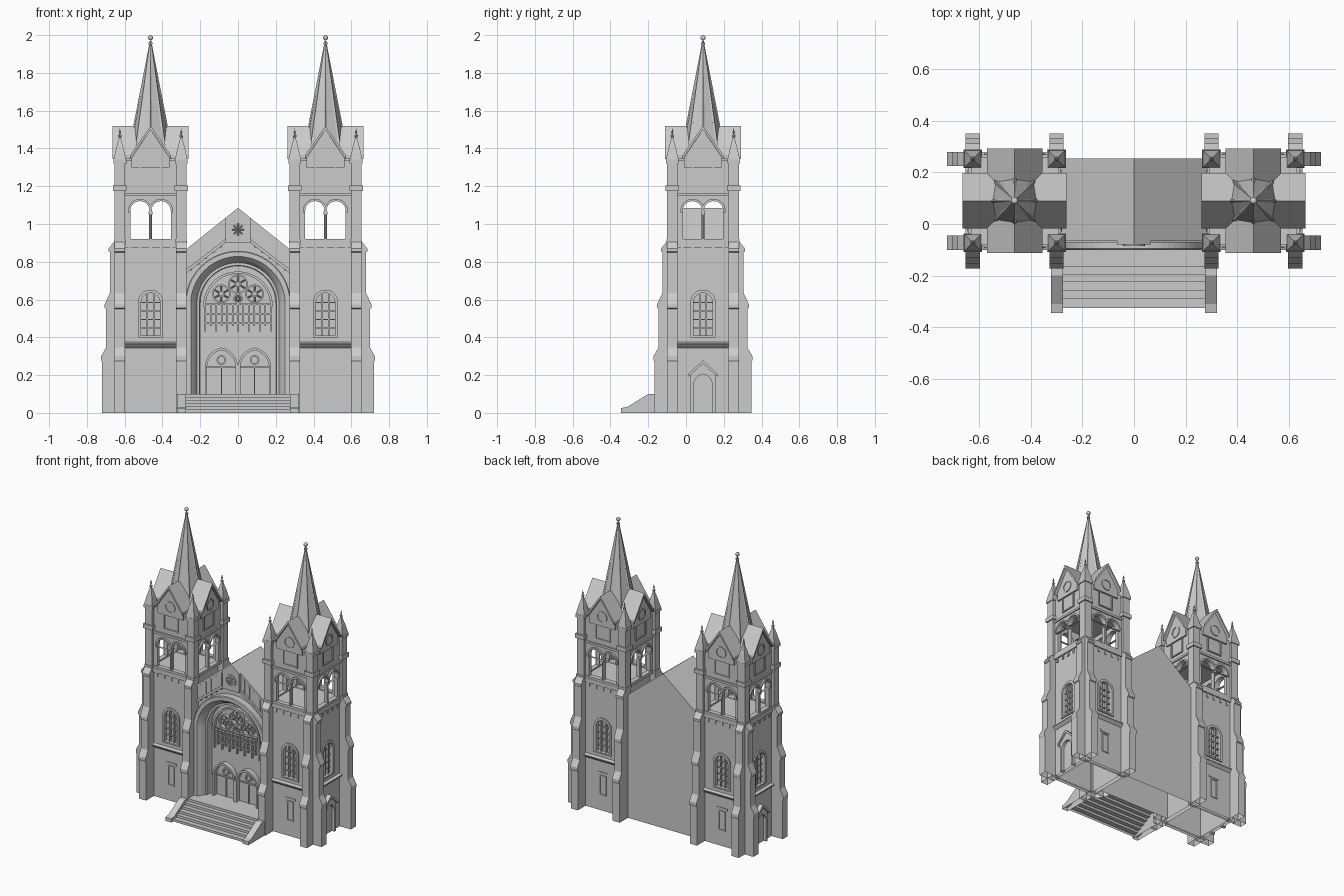
import bpy, bmesh
from math import pi, sin, cos, acos
from mathutils import Matrix, Vector

if "Cube" in bpy.data.objects:
    bpy.data.objects.remove(bpy.data.objects["Cube"])

parts = {}
I = Matrix.Identity(4)
TC = Matrix.Translation((0.463, 0.09, 0))           # right tower axis
FACE = [TC @ Matrix.Rotation(k * pi / 2, 4, 'Z') for k in range(4)]  # front, outer, back, inner


def get(name, mirror=True):
    return parts.setdefault(name, (bmesh.new(), mirror))[0]


def loft(bm, loops, m=I, cyclic=False, caps=False):
    """Bridge equal-length closed loops of 3D points."""
    rows = [[bm.verts.new(m @ Vector(p)) for p in l] for l in loops]
    for a, b in zip(rows, rows[1:] + (rows[:1] if cyclic else [])):
        for i in range(len(a)):
            j = (i + 1) % len(a)
            bm.faces.new((a[i], a[j], b[j], b[i]))
    if caps:
        bm.faces.new(rows[0])
        bm.faces.new(rows[-1])


def prism(bm, pts, a, b, m=I, axis='y'):
    f = (lambda p, t: (p[0], t, p[1])) if axis == 'y' else (lambda p, t: (t, p[0], p[1]))
    loft(bm, [[f(p, t) for p in pts] for t in (a, b)], m, caps=True)


def box(bm, x0, x1, y0, y1, z0, z1, m=I):
    prism(bm, [(x0, z0), (x1, z0), (x1, z1), (x0, z1)], y0, y1, m)


def rod(bm, p, q, r, seg=4, r2=None):
    p, q = Vector(p), Vector(q)
    d = q - p
    mat = Matrix.Translation((p + q) / 2) @ d.to_track_quat('Z', 'Y').to_matrix().to_4x4()
    bmesh.ops.create_cone(bm, cap_ends=True, segments=seg, radius1=r,
                          radius2=r if r2 is None else r2, depth=d.length, matrix=mat)


def arch(cx, hw, z0, zs, rise, n=8):
    """Arch outline from bottom left over the top to bottom right."""
    R = (hw * hw + rise * rise) / (2 * hw)
    t = acos((R - hw) / R)
    left = [(-hw + R - R * cos(t * i / n), zs + R * sin(t * i / n)) for i in range(n + 1)]
    right = [(-x, z) for x, z in left[-2::-1]]
    return [(cx + x, z) for x, z in [(-hw, z0)] + left + right + [(hw, z0)]]


def circle(cx, cz, r, n=20):
    return [(cx + r * cos(2 * pi * i / n), cz + r * sin(2 * pi * i / n)) for i in range(n)]


def rect(w, a, b):
    return [(-w, a), (w, a), (w, b), (-w, b)]


def frame(bm, outer, inner, yf, yb, m=I):
    at = lambda pts, y: [(x, y, z) for x, z in pts]
    loft(bm, [at(inner, yb), at(inner, yf), at(outer, yf), at(outer, yb)], m, cyclic=True)


# ---------------- towers (right one, mirrored) ----------------
core = get("tower_core")
box(core, -.15, .15, -.15, .15, 0, .91, TC)
box(core, -.17, .17, -.17, .17, 1.15, 1.34, TC)
for sx in (-1, 1):
    for sy in (-1, 1):
        c = TC @ Matrix.Translation((sx * .1625, sy * .1625, 0))
        pier = get("tower_corner_piers")
        box(pier, -.0275, .0275, -.0275, .0275, 0, 1.34, c)
        for z, h, e in ((.90, .02, .031), (1.175, .03, .036), (1.32, .022, .034)):
            box(pier, -e, e, -e, e, z, z + h, c)
        # corner pinnacles with finials
        x, y = c.translation.x, c.translation.y
        pin = get("pinnacles")
        sq = lambda h, z: [(-h, -h, z), (h, -h, z), (h, h, z), (-h, h, z)]
        loft(pin, [sq(.033, 1.34), sq(.02, 1.40), sq(.004, 1.46)], c, caps=True)
        rod(pin, (x, y, 1.44), (x, y, 1.505), .006, 6, .002)
        for z, r in ((1.465, .011), (1.487, .007)):
            bmesh.ops.create_icosphere(pin, subdivisions=1, radius=r, matrix=Matrix.Translation((x, y, z)))

# stepped buttresses, outward profile (y = -reach)
BUT = [(.15, 0), (.257, 0), (.257, .27), (.262, .28), (.262, .30), (.236, .345), (.236, .55), (.243, .555),
       (.243, .575), (.215, .635), (.215, .85), (.222, .855), (.222, .87), (.19, .91), (.15, .91)]
for k in (0, 1, 2):
    m = FACE[k]
    for s in (-1, 1):
        prism(get("buttresses"), [(-r, z) for r, z in BUT], s * .135, s * .19, m, 'x')
    # plain lower wall, sloped ledge and window wall
    wall = get("tower_walls")
    box(wall, -.136, .136, -.17, -.14, 0, .40, m)
    prism(get("tower_ledges"), [(-.15, .34), (-.172, .345), (-.19, .362), (-.19, .368), (-.17, .375), (-.15, .375)],
          -.136, .136, m, 'x')
    prism(wall, [(-.136, .40), (-.136, .91), (.136, .91), (.136, .40)] + arch(0, .06, .40, .59, .06)[::-1],
          -.17, -.145, m)
    # arched window with bars
    win = get("tower_windows")
    frame(win, arch(0, .067, .40, .585, .067), arch(0, .05, .41, .585, .05), -.178, -.15, m)
    for x in (-.018, .018):
        box(win, x - .004, x + .004, -.165, -.15, .41, .628, m)
    for z in (.45, .495, .54, .585):
        box(win, -.05, .05, -.16, -.15, z - .003, z + .003, m)
    # corbel table
    corb = get("corbel_table")
    box(corb, -.136, .136, -.18, -.16, .875, .905, m)
    for i in range(5):
        x = -.11 + .055 * i
        box(corb, x - .007, x + .007, -.176, -.16, .845, .875, m)
    if k != 1:   # narrow niche
        box(get("niches"), -.04, .04, -.174, -.16, .255, .27, m)
        frame(get("niches"), rect(.026, .108, .248), rect(.019, .115, .24), -.176, -.16, m)
    else:        # gabled side door
        door = get("side_door")
        prism(door, [(-.065, 0), (-.065, .205), (0, .26), (.065, .205), (.065, 0)]
              + arch(0, .048, 0, .15, .055)[::-1], -.19, -.16, m)
        prism(door, [(-.078, .19), (0, .26), (.078, .19), (.078, .207), (0, .278), (-.078, .207)],
              -.2, -.16, m)

# belfry and gable stage on all four faces
for m in FACE:
    bel = get("belfry_walls")
    holes = [arch(c, .051, .92, 1.07, .051) for c in (.056, -.056)]
    prism(bel, [(-.136, .92), (-.136, 1.16), (.136, 1.16), (.136, .92)] + holes[0][::-1] + holes[1][::-1],
          -.172, -.145, m)
    box(bel, -.136, .136, -.178, -.145, .90, .92, m)
    for c in (-.056, .056):
        frame(get("belfry_hoods"), arch(c, .063, 1.06, 1.07, .063), arch(c, .051, 1.06, 1.07, .051),
              -.183, -.165, m)
    rod(get("belfry_columns"), m @ Vector((0, -.17, .92)), m @ Vector((0, -.17, 1.06)), .007, 8)
    box(get("belfry_columns"), -.011, .011, -.181, -.16, 1.05, 1.065, m)
    box(bel, -.136, .136, -.18, -.16, 1.15, 1.165, m)
    # upper panel, gable face, medallion and roof
    gab = get("gables")
    frame(gab, rect(.058, 1.195, 1.315), rect(.05, 1.203, 1.307), -.177, -.165, m)
    prism(gab, [(-.1, 1.3), (.1, 1.3), (.1, 1.352), (0, 1.5), (-.1, 1.352)], -.182, 0, m)
    frame(gab, circle(0, 1.365, .04), circle(0, 1.365, .032), -.187, -.178, m)
    prism(get("gable_roofs"), [(-.108, 1.345), (0, 1.5), (.108, 1.345), (.108, 1.365), (0, 1.52), (-.108, 1.365)],
          -.202, 0, m)

# octagonal spire with edge ribs and ball
sp = get("spire")
rod(sp, (.463, .09, 1.33), (.463, .09, 1.97), .118, 8, .004)
for k in range(8):
    a = k * pi / 4
    rod(get("spire_ribs"), (.463 + .119 * cos(a), .09 + .119 * sin(a), 1.33), (.463, .09, 1.965), .009, 4, .004)
rod(sp, (.463, .09, 1.95), (.463, .09, 1.96), .011, 8)
bmesh.ops.create_uvsphere(get("spire_ball"), u_segments=12, v_segments=8, radius=.014,
                          matrix=Matrix.Translation((.463, .09, 1.986)))

# ---------------- nave ----------------
nave = get("nave", False)
gable = [(-.285, .857), (0, 1.085), (.285, .857)]
prism(nave, [(-.285, 0)] + gable + [(.285, 0)], .0, .255)
prism(nave, [(-.285, 0)] + gable + [(.285, 0)] + arch(0, .205, 0, .575, .205, 14)[::-1], -.05, .0)
# splayed portal archivolt
sec = [(.28, -.04), (.28, -.095), (.275, -.10), (.25, -.10), (.23, -.075), (.212, -.04), (.2, -.005)]
loft(get("portal_arch", False), [[(x, y, z) for x, z in arch(0, w, 0, .578, w, 16)] for w, y in sec])
# gable parapet, centre block and medallion
par = get("gable_parapet")
prism(par, [(.06, .915), (.06, 1.037), (.285, .857), (.285, .737)], -.06, -.04)
prism(par, [(.06, .905), (.06, .925), (.285, .752), (.285, .732)], -.072, -.04)
prism(par, [(.06, 1.02), (.06, 1.037), (.285, .857), (.285, .84)], -.064, -.04)
for i in range(5):
    x = .09 + .04 * i
    z = .9 - .77 * (x - .06)
    box(par, x - .006, x + .006, -.064, -.05, z, z + .115)
blk = get("gable_block", False)
prism(blk, [(-.065, .90), (-.065, 1.033), (0, 1.085), (.065, 1.033), (.065, .90)], -.08, .0)
frame(blk, circle(0, .97, .042), circle(0, .97, .032), -.086, -.075)
for k in range(4):
    a = k * pi / 4
    rod(blk, (.034 * cos(a), -.081, .97 + .034 * sin(a)), (-.034 * cos(a), -.081, .97 - .034 * sin(a)), .004)

# great window tracery
trc = get("great_window", False)
frame(trc, arch(0, .183, .56, .57, .178, 12), arch(0, .17, .56, .57, .166, 12), -.025, .0)
for cx, cz, r in ((0, .682, .052), (-.088, .63, .05), (.088, .63, .05), (0, .605, .026)):
    frame(trc, circle(cx, cz, r), circle(cx, cz, r - .009), -.022, 0)
    frame(trc, circle(cx, cz, r * .35, 10), circle(cx, cz, r * .2, 10), -.02, 0)
    for k in range(6):
        a = k * pi / 3 + pi / 6
        rod(trc, (cx + r * .3 * cos(a), -.01, cz + r * .3 * sin(a)),
            (cx + r * .9 * cos(a), -.01, cz + r * .9 * sin(a)), .004)
for z in (.475, .525, .575):
    box(trc, -.178, .178, -.015, 0, z - .004, z + .004)
for i in range(13):
    x = -.174 + .029 * i
    box(trc, x - .004, x + .004, -.018, 0, .46 if i % 2 else .43, .575)

# twin doors
drs = get("portal_doors", False)
for c in (-.088, .088):
    frame(drs, arch(c, .088, .1, .24, .106), arch(c, .076, .1, .24, .092), -.035, 0)
    box(drs, c - .003, c + .003, -.008, 0, .1, .24)
    box(drs, c - .075, c + .075, -.01, 0, .237, .245)
    frame(drs, circle(c, .28, .026, 14), circle(c, .28, .017, 14), -.012, 0)

# entrance steps and cheek walls
prof = [(.0, 0)]
for i, y in enumerate((-.325, -.29, -.26, -.225, -.195, -.165)):
    prof += [(y, i / 60), (y, (i + 1) / 60)]
prism(get("steps", False), prof + [(.0, .1)], -.278, .278, I, 'x')
prism(get("step_cheeks"), [(-.345, 0), (-.345, .025), (-.31, .032), (-.2, .1), (-.15, .1), (-.15, 0)],
      .276, .322, I, 'x')

# ---------------- turn parts into objects, open underneath ----------------
for name, (bm, mirror) in parts.items():
    bmesh.ops.recalc_face_normals(bm, faces=bm.faces)
    base = [f for f in bm.faces if all(v.co.z < 1e-4 for v in f.verts)]
    bmesh.ops.delete(bm, geom=base, context='FACES')
    me = bpy.data.meshes.new(name)
    bm.to_mesh(me)
    bm.free()
    ob = bpy.data.objects.new(name, me)
    bpy.context.collection.objects.link(ob)
    if mirror:
        mod = ob.modifiers.new("mirror", 'MIRROR')
        mod.use_mirror_merge = False
